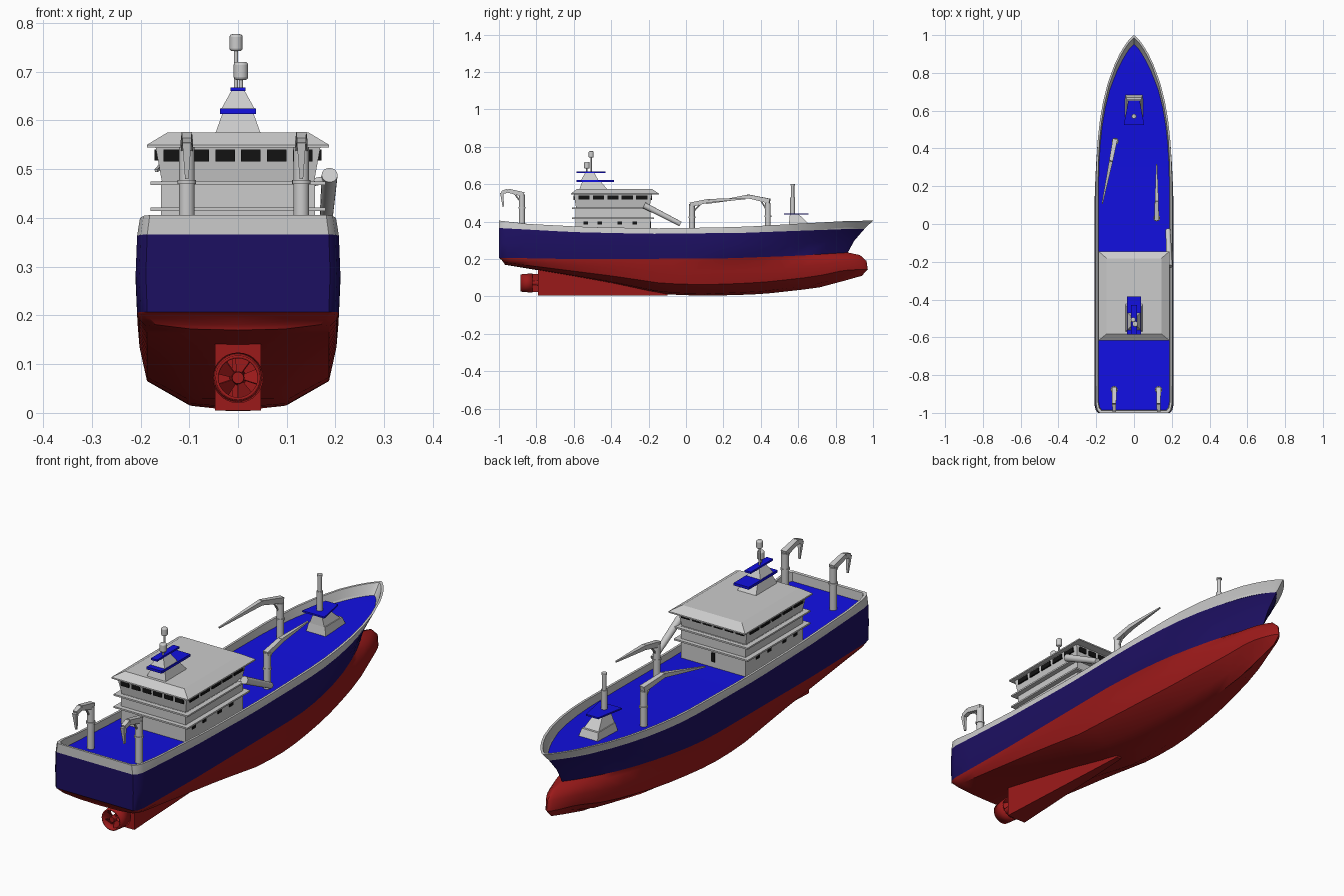
import bpy, bmesh, math
from mathutils import Vector, Matrix

if "Cube" in bpy.data.objects:
    bpy.data.objects.remove(bpy.data.objects["Cube"])

def material(name, rgb):
    m = bpy.data.materials.new(name)
    m.diffuse_color = (*rgb, 1)
    m.use_nodes = True
    m.node_tree.nodes["Principled BSDF"].inputs["Base Color"].default_value = m.diffuse_color
    return m

RED = material("red_paint", (0.33, 0.01, 0.01))
NAVY = material("navy_paint", (0.012, 0.005, 0.12))
BLUE = material("deck_blue", (0.006, 0.005, 0.75))
DARK = material("window_dark", (0.006, 0.006, 0.006))
WHITE = material("light_grey", (0.8, 0.8, 0.8))

def finish(name, bm, mats=(), smooth=True):
    bmesh.ops.recalc_face_normals(bm, faces=bm.faces)
    me = bpy.data.meshes.new(name)
    bm.to_mesh(me)
    bm.free()
    ob = bpy.data.objects.new(name, me)
    bpy.context.collection.objects.link(ob)
    for m in mats:
        me.materials.append(m)
    if smooth:
        bpy.ops.object.select_all(action='DESELECT')
        ob.select_set(True)
        bpy.context.view_layer.objects.active = ob
        bpy.ops.object.shade_smooth_by_angle(angle=math.radians(35))
    return ob

def frustum(name, lo, hi, mat=None):
    """Block between two rectangles, each (x0, x1, y0, y1, z)."""
    bm = bmesh.new()
    rings = [[bm.verts.new((x, y, r[4])) for x, y in
              ((r[0], r[2]), (r[1], r[2]), (r[1], r[3]), (r[0], r[3]))] for r in (lo, hi)]
    bm.faces.new(rings[0])
    bm.faces.new(rings[1])
    for i in range(4):
        k = (i + 1) % 4
        bm.faces.new((rings[0][i], rings[0][k], rings[1][k], rings[1][i]))
    return finish(name, bm, [mat] if mat else [], False)

def box(name, x0, x1, y0, y1, z0, z1, mat=None):
    return frustum(name, (x0, x1, y0, y1, z0), (x0, x1, y0, y1, z1), mat)

def rod(name, a, b, r0, r1=None, mat=None, sides=16, caps=True):
    a, b = Vector(a), Vector(b)
    d = b - a
    rot = d.to_track_quat('Z', 'Y').to_matrix().to_4x4()
    bm = bmesh.new()
    spin = Matrix.Rotation(math.pi / 4 if sides == 4 else 0, 4, 'Z')
    bmesh.ops.create_cone(bm, cap_ends=caps, segments=sides, radius1=r0,
                          radius2=r0 if r1 is None else r1, depth=d.length,
                          matrix=Matrix.Translation((a + b) / 2) @ rot @ spin)
    return finish(name, bm, [mat] if mat else [])

def curve(pts, y):
    if y <= pts[0][0]:
        return pts[0][1]
    for (a, va), (b, vb) in zip(pts, pts[1:]):
        if y <= b:
            return va + (vb - va) * (y - a) / (b - a)
    return pts[-1][1]

# Hull lines seen from the side: keel, waterline, deck line, bulwark top
KEEL = [(-.97, .17), (-.7, .125), (-.4, .072), (-.12, .012), (.1, .003), (.4, .012), (.7, .045), (.85, .085)]
WATER = [(-1, .207), (-.6, .2), (.2, .203), (.6, .218), (.865, .235)]
DECK = [(-1, .366), (-.6, .344), (-.2, .335), (.3, .34), (.9, .362)]
RAIL = [(-1, .406), (-.85, .388), (-.5, .37), (-.1, .364), (.3, .372), (.6, .389), (.85, .403), (1, .406)]
LINES = [KEEL, WATER, DECK, RAIL]
# Levels: half width, stern y, bow y, taper start, power, roundness, height midships, height at bow
LEVELS = [
    (0, -.97, .85, 0, 1, 1, 0, 0),
    (.105, -.97, .94, -.1, 1.4, .8, .05, .17),
    (.187, -.975, .972, 0, 1.4, .65, .3, .4),
    (.202, -.985, .965, 0, 1.5, .65, .65, .7),
    (.206, -.995, .93, 0, 1.6, .75, .9, .91),
    (.207, -1, .865, .1, 2, .9, 1, 1),
    (.21, -1, .9, .1, 2.2, .9, 1.5, 1.5),
    (.207, -1, .955, .1, 2.6, .85, 2, 2),
    (.201, -1, 1, .1, 3, .8, 3, 3),
    (.191, -.988, .985, .1, 3, .8, 3, 3),
    (.188, -.986, .95, .1, 3, .8, 2, 2),
    (0, -.986, .95, 0, 1, 1, 2, 2)]
CORNER = [(-1, .9), (-.985, .965), (-.95, 1)]
US = [-1, -1, -.985, -.95] + [-.85 + .1 * i for i in range(18)] + [.9, .935, .965, .985, .995, 1]

# Hull with bulbous bow, bulwark and deck
bm = bmesh.new()
grid = []
for n, u in enumerate(US):
    row = []
    for w, ys, ye, u0, p, q, hm, hb in LEVELS:
        y = ys + (ye - ys) * (u + 1) / 2
        s = min(1, max(0, (u - u0) / (1 - u0)))
        x = 0 if n == 0 else w * max(0, 1 - s ** p) ** q * curve(CORNER, u)
        h = hm + (hb - hm) * max(0, u) ** 2
        k = min(2, int(h))
        lo, hi = curve(LINES[k], y), curve(LINES[k + 1], y)
        row.append(bm.verts.new((x, y, lo + (hi - lo) * (h - k))))
    grid.append(row)
for a, b in zip(grid, grid[1:]):
    for j in range(len(LEVELS) - 1):
        f = bm.faces.new((a[j], b[j], b[j + 1], a[j + 1]))
        f.material_index = 0 if j < 5 else 1 if j < 7 else 2 if j < 10 else 3
dup = bmesh.ops.duplicate(bm, geom=bm.verts[:] + bm.edges[:] + bm.faces[:])
bmesh.ops.scale(bm, vec=(-1, 1, 1), verts=[g for g in dup['geom'] if isinstance(g, bmesh.types.BMVert)])
bmesh.ops.remove_doubles(bm, verts=bm.verts[:], dist=1e-5)
bmesh.ops.dissolve_degenerate(bm, edges=bm.edges[:], dist=1e-5)
finish("hull", bm, [RED, NAVY, WHITE, BLUE])

# Skeg: wedge narrowing towards midships
bm = bmesh.new()
aft = [bm.verts.new(v) for v in ((-.047, -.79, .005), (.047, -.79, .005), (.047, -.79, .145), (-.047, -.79, .145))]
fwd = [bm.verts.new(v) for v in ((-.012, -.1, .004), (.012, -.1, .004), (.012, -.1, .03), (-.012, -.1, .03))]
bm.faces.new(aft)
bm.faces.new(fwd)
for i in range(4):
    k = (i + 1) % 4
    bm.faces.new((aft[i], aft[k], fwd[k], fwd[i]))
finish("skeg", bm, [RED], False)

# Ducted propeller
PZ = .072
duct = rod("propeller_duct", (0, -.885, PZ), (0, -.82, PZ), .046, .052, RED, 28, False)
duct.modifiers.new("thickness", 'SOLIDIFY').thickness = .006
rod("propeller_shaft", (0, -.88, PZ), (0, -.78, PZ), .012, .018, RED)
box("duct_bracket", -.012, .012, -.83, -.785, .025, .12, RED)
for i in range(5):
    bm = bmesh.new()
    t = i * math.tau / 5
    pts = []
    for r, da, y in ((.008, -.5, -.862), (.043, -.35, -.867), (.043, .4, -.845), (.008, .5, -.85)):
        pts.append(bm.verts.new((r * math.cos(t + da), y, PZ + r * math.sin(t + da))))
    bm.faces.new(pts)
    blade = finish("propeller_blade", bm, [RED], False)
    blade.modifiers.new("thickness", 'SOLIDIFY').thickness = .003

# Deckhouse, walkways, bridge and roof
box("deckhouse", -.158, .158, -.59, -.19, .33, .476)
for z in (.414, .468):
    box("walkway", -.18, .18, -.61, -.172, z, z + .007)
frustum("bridge", (-.156, .156, -.588, -.195, .474), (-.17, .17, -.6, -.182, .55))
box("roof_edge", -.187, .187, -.616, -.145, .544, .55)
frustum("roof", (-.187, .187, -.616, -.145, .55), (-.145, .145, -.582, -.182, .575))

# Windows
for i in range(6):
    x = -.133 + i * .0532
    for y in (-.597, -.187):
        box("bridge_window", x - .02, x + .02, y - .004, y + .004, .516, .54, DARK)
for s in (-1, 1):
    for i in range(5):
        y = -.545 + i * .077
        box("bridge_side_window", s * .167 - .004, s * .167 + .004, y - .03, y + .03, .518, .54, DARK)
    for y in (-.535, -.46, -.355, -.275):
        box("cabin_window", s * .158 - .003, s * .158 + .003, y - .012, y + .012, .385, .402, DARK)
box("forward_door", -.008, .008, -.192, -.187, .36, .4, DARK)

# Radar tower with blue platforms and domes
frustum("tower_base", (-.047, .047, -.57, -.42, .572), (-.032, .032, -.555, -.455, .614))
box("lower_platform", -.037, .037, -.585, -.385, .613, .624, BLUE)
frustum("tower_top", (-.034, .034, -.56, -.47, .624), (-.014, .014, -.54, -.49, .66))
box("upper_platform", -.015, .015, -.585, -.43, .66, .668, BLUE)
for x, y, z, r, h in ((.006, -.53, .683, .015, .037), (-.004, -.507, .742, .0135, .035)):
    rod("dome_pole", (x, y, .665), (x, y, z), .004)
    dome = rod("radar_dome", (x, y, z), (x, y, z + h), r)
    bev = dome.modifiers.new("round", 'BEVEL')
    bev.width, bev.segments = .006, 3

# Sloping pipe beside the deckhouse
rod("side_pipe", (.188, -.225, .488), (.18, -.03, .388), .0165, .013)
rod("pipe_bracket", (.14, -.22, .47), (.188, -.21, .48), .008)

def crane(x, y, ztop, r, path, strut):
    """Post with a tapered arm; the path holds (dx, dy, z, size)."""
    rod("crane_post", (x, y, .335), (x, y, ztop), r)
    rod("crane_collar", (x, y, ztop - .075), (x, y, ztop - .067), r * 1.2)
    for a, b in zip(path, path[1:]):
        rod("crane_arm", (x + a[0], y + a[1], a[2]), (x + b[0], y + b[1], b[2]), a[3], b[3], sides=4)
    rod("crane_strut", (x, y, ztop - .05), (x + strut[0], y + strut[1], strut[2]), .004, sides=8)

# Deck cranes and stern davits
crane(-.1, .438, .5, .015, [(0, .01, .51, .018), (-.022, -.105, .535, .014), (-.068, -.33, .497, .004)], (-.009, -.04, .518))
crane(.12, .032, .495, .015, [(0, -.01, .49, .017), (0, .09, .512, .014), (0, .285, .522, .004)], (0, .05, .5))
for x in (-.105, .13):
    crane(x, -.877, .545, .016, [(0, .01, .545, .018), (0, -.075, .566, .015), (0, -.108, .555, .013), (0, -.1, .48, .005)], (0, -.045, .557))

# Foredeck mast on its stepped base
frustum("mast_base", (-.05, .05, .54, .69, .335), (-.04, .04, .55, .67, .385))
frustum("mast_pedestal", (-.036, .036, .55, .66, .385), (-.018, .018, .555, .605, .437))
bm = bmesh.new()
bm.faces.new([bm.verts.new(v) for v in ((-.054, .525, .437), (.054, .525, .437), (.03, .655, .437), (-.03, .655, .437))])
ext = bmesh.ops.extrude_face_region(bm, geom=bm.faces[:])
bmesh.ops.translate(bm, vec=(0, 0, .007), verts=[g for g in ext['geom'] if isinstance(g, bmesh.types.BMVert)])
finish("mast_platform", bm, [BLUE], False)
rod("bow_mast", (0, .57, .44), (0, .57, .528), .013)
rod("bow_mast_top", (0, .57, .528), (0, .57, .6), .009)
rod("bow_mast_cap", (0, .57, .594), (0, .57, .602), .012)
